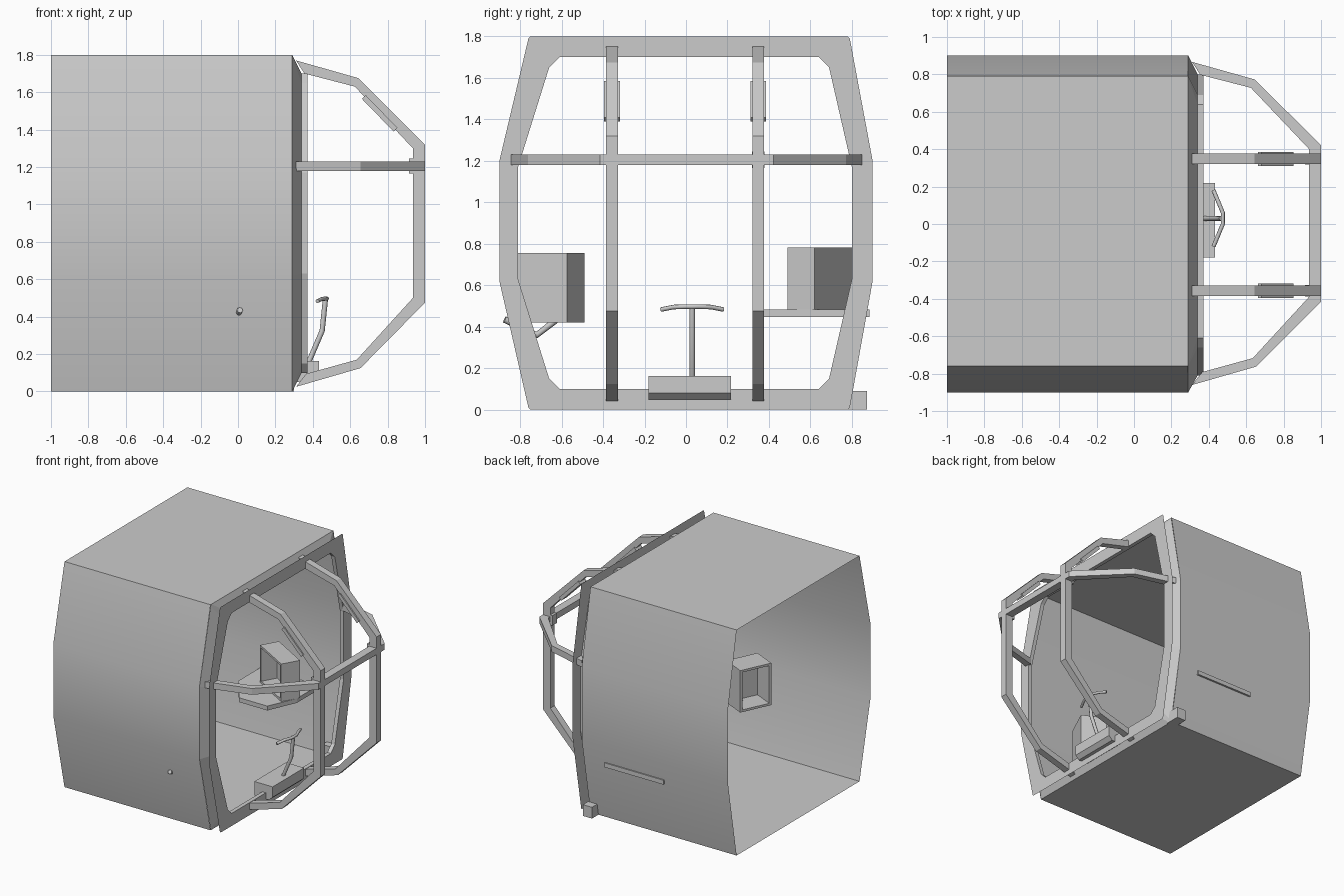
import bpy, bmesh, math
from mathutils import Matrix, Vector

if "Cube" in bpy.data.objects:
    bpy.data.objects.remove(bpy.data.objects["Cube"])


def finish(name, bm, smooth=False):
    bmesh.ops.recalc_face_normals(bm, faces=bm.faces)
    me = bpy.data.meshes.new(name)
    bm.to_mesh(me)
    bm.free()
    ob = bpy.data.objects.new(name, me)
    bpy.context.collection.objects.link(ob)
    if smooth:
        bpy.ops.object.select_all(action='DESELECT')
        ob.select_set(True)
        bpy.context.view_layer.objects.active = ob
        bpy.ops.object.shade_smooth_by_angle(angle=math.radians(30))
    return ob


def loft(name, sections, smooth=False):
    """Skin a list of (x, yz outline) sections, ends left open."""
    bm = bmesh.new()
    rings = [[bm.verts.new((x, y, z)) for y, z in o] for x, o in sections]
    n = len(rings[0])
    for a, b in zip(rings, rings[1:]):
        for i in range(n):
            j = (i + 1) % n
            bm.faces.new((a[i], a[j], b[j], b[i]))
    return finish(name, bm, smooth)


def prism(name, pts, lo, hi, axis):
    """Extrude an outline between lo and hi along axis y or z."""
    def put(p, c):
        return (p[0], c, p[1]) if axis == 'y' else (p[0], p[1], c)
    bm = bmesh.new()
    f = bm.faces.new([bm.verts.new(put(p, lo)) for p in pts])
    ext = bmesh.ops.extrude_face_region(bm, geom=[f], use_keep_orig=True)
    move = Vector(put((0, 0), hi - lo))
    bmesh.ops.translate(bm, vec=move, verts=[v for v in ext['geom'] if isinstance(v, bmesh.types.BMVert)])
    return finish(name, bm)


def block(name, x0, x1, y0, y1, z0, z1):
    return prism(name, [(x0, y0), (x1, y0), (x1, y1), (x0, y1)], z0, z1, 'z')


def open_box(name, loc, size, angle):
    """Box with a recessed opening in its local -x side."""
    bm = bmesh.new()
    bmesh.ops.create_cube(bm, size=1)
    bmesh.ops.scale(bm, vec=size, verts=bm.verts)
    bm.normal_update()
    face = min(bm.faces, key=lambda f: f.calc_center_median().x)
    bmesh.ops.inset_individual(bm, faces=[face], thickness=0.025)
    r = bmesh.ops.extrude_discrete_faces(bm, faces=[face])
    bmesh.ops.translate(bm, vec=(size[0] * 0.85, 0, 0), verts=r['faces'][0].verts)
    bmesh.ops.transform(bm, matrix=Matrix.Translation(loc) @ Matrix.Rotation(math.radians(angle), 4, 'Z'), verts=bm.verts)
    return finish(name, bm)


def tube(name, pts, radius):
    """Round tube along a path."""
    cu = bpy.data.curves.new(name, 'CURVE')
    cu.dimensions = '3D'
    cu.bevel_depth = radius
    cu.bevel_resolution = 2
    cu.use_fill_caps = True
    sp = cu.splines.new('POLY')
    sp.points.add(len(pts) - 1)
    for p, c in zip(sp.points, pts):
        p.co = (*c, 1)
    ob = bpy.data.objects.new(name, cu)
    bpy.context.collection.objects.link(ob)
    return ob


# cabin shell, open at both ends
shell = [(-.76, 0), (.79, 0), (.9, .62), (.9, 1.2), (.79, 1.8), (-.76, 1.8), (-.9, 1.2), (-.9, .62)]
loft("cabin_shell", [(-1, shell), (.29, shell)], True)

# grooved window rim with a thin front flange
outer = [(-.75, 0), (.78, 0), (.79, .01), (.9, .62), (.9, 1.2), (.79, 1.79),
         (.78, 1.8), (-.75, 1.8), (-.76, 1.79), (-.9, 1.2), (-.9, .62), (-.76, .01)]
inner = [(-.61, .1), (.64, .1), (.69, .15), (.8, .63), (.8, 1.17), (.69, 1.65),
         (.64, 1.7), (-.61, 1.7), (-.66, 1.65), (-.81, 1.17), (-.81, .63), (-.66, .15)]
loft("window_rim", [(.29, outer), (.34, inner), (.372, inner), (.372, outer)])

# guard bars bent around the front
bar = [(.31, 1.77), (.645, 1.675), (1, 1.32), (1, .475), (.655, .125), (.31, .025),
       (.365, .095), (.635, .17), (.935, .5), (.935, 1.3), (.625, 1.63), (.355, 1.7)]
strip = [(.662, 1.565), (.682, 1.585), (.852, 1.41), (.832, 1.39)]
for side, y in (("left", -.357), ("right", .348)):
    prism("upright_bar_" + side, bar, y - .028, y + .028, 'y')
    prism("bar_lamp_" + side, strip, y - .038, y + .038, 'y')
    block("bar_bracket_" + side, .915, .937, y - .03, y + .03, 1.165, 1.245)
prism("cross_bar", [(x, (z - .8975) * .99 + .003) for x, z in bar], 1.18, 1.23, 'z')

# foot pedestal with lever and handlebar
prism("pedestal", [(.27, .05), (.4, .05), (.432, .08), (.432, .163), (.27, .163)], -.18, .218, 'y')
tube("lever_post", [(.375, .03, .15), (.45, .03, .325), (.468, .03, .5)], .014)
tube("lever_handle", [(.425, -.12, .483), (.45, -.06, .495), (.475, .0, .497),
                      (.475, .06, .497), (.45, .12, .495), (.425, .18, .483)], .011)

# side shelf passing through the wall, with instrument cabinets
prism("side_shelf", [(-.42, .885), (.1, .885), (.1, .6), (0, .37), (-.25, .37), (-.42, .6)], .447, .482, 'z')
open_box("right_cabinet", (-.08, .645, .632), (.15, .36, .3), 60)
open_box("left_cabinet", (-.1, -.65, .588), (.2, .26, .335), -25)
tube("cabinet_arm", [(-.05, -.63, .43), (-.02, -.72, .36), (.01, -.875, .435)], .016)

# small block at the lower corner of the rim
block("corner_block", .22, .3, .75, .872, 0, .09)
